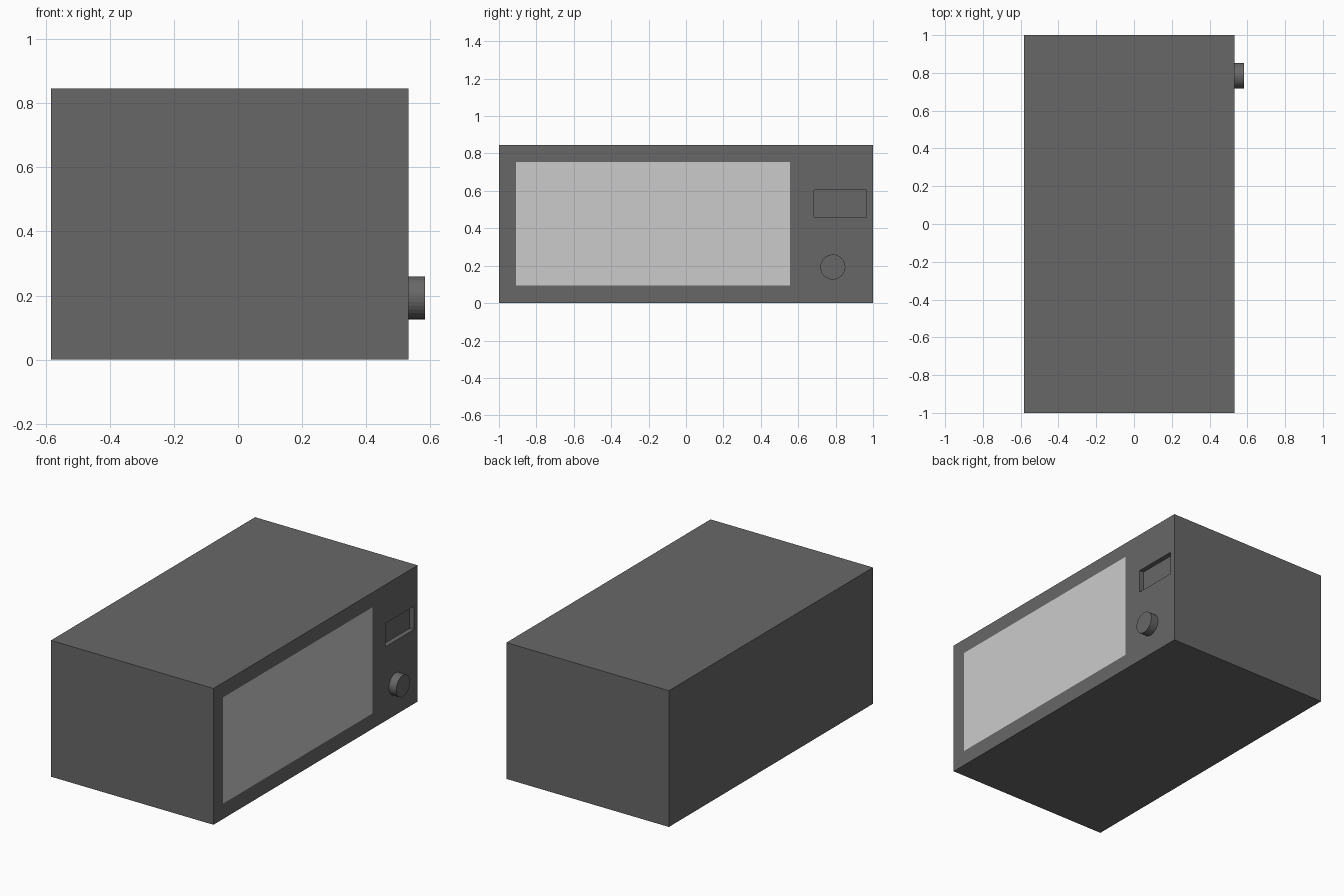
import bpy, bmesh, math
from mathutils import Matrix, Vector

if "Cube" in bpy.data.objects:
    bpy.data.objects.remove(bpy.data.objects["Cube"])

X0, X1, H = -0.583, 0.532, 0.845
WINDOW = (-0.908, 0.556, 0.095, 0.754)   # y0, y1, z0, z1
DISPLAY = (0.685, 0.965, 0.46, 0.605)
RECESS = 0.03


def material(name, value):
    mat = bpy.data.materials.new(name)
    mat.diffuse_color = (value, value, value, 1)
    mat.use_nodes = True
    mat.node_tree.nodes["Principled BSDF"].inputs["Base Color"].default_value = mat.diffuse_color
    return mat


def add_object(name, bm, mat):
    mesh = bpy.data.meshes.new(name)
    bm.to_mesh(mesh)
    bm.free()
    mesh.materials.append(mat)
    obj = bpy.data.objects.new(name, mesh)
    bpy.context.collection.objects.link(obj)
    return obj


def front_faces(bm, rect):
    y0, y1, z0, z1 = rect
    centres = [(f, f.calc_center_median()) for f in bm.faces]
    return [f for f, c in centres
            if c.x > X1 - 0.001 and y0 < c.y < y1 and z0 < c.z < z1]


dark = material("dark_grey", 0.137)
light = material("light_grey", 0.8)

# Casing: a box cut along the window and display edges
bm = bmesh.new()
bmesh.ops.create_cube(bm, size=1, matrix=Matrix.Translation(((X0 + X1) / 2, 0, H / 2))
                      @ Matrix.Diagonal((X1 - X0, 2, H, 1)))
for rect in (WINDOW, DISPLAY):
    for i, v in enumerate(rect):
        axis = Vector((0, 1, 0)) if i < 2 else Vector((0, 0, 1))
        bmesh.ops.bisect_plane(bm, geom=bm.verts[:] + bm.edges[:] + bm.faces[:],
                               plane_co=axis * v, plane_no=axis)

# Display recess pushed into the control panel
opening = front_faces(bm, DISPLAY)
res = bmesh.ops.extrude_face_region(bm, geom=opening)
verts = [g for g in res["geom"] if isinstance(g, bmesh.types.BMVert)]
bmesh.ops.translate(bm, verts=verts, vec=(-RECESS, 0, 0))
bmesh.ops.delete(bm, geom=[f for f in opening if f.is_valid], context='FACES_ONLY')
bmesh.ops.recalc_face_normals(bm, faces=bm.faces[:])

# Opening for the window, then tidy the flat cuts
bmesh.ops.delete(bm, geom=front_faces(bm, WINDOW), context='FACES')
bmesh.ops.dissolve_limit(bm, angle_limit=math.radians(1),
                         verts=bm.verts[:], edges=bm.edges[:])
add_object("casing", bm, dark)

# Door window, flush with the front of the casing
bm = bmesh.new()
y0, y1, z0, z1 = WINDOW
bm.faces.new([bm.verts.new((X1, y, z)) for y, z in
              ((y0, z0), (y1, z0), (y1, z1), (y0, z1))])
add_object("door_window", bm, light)

# Control knob
bm = bmesh.new()
bmesh.ops.create_cone(bm, cap_ends=True, segments=32, radius1=0.067, radius2=0.067,
                      depth=0.051, matrix=Matrix.Translation((X1 + 0.0255, 0.785, 0.193))
                      @ Matrix.Rotation(math.pi / 2, 4, 'Y'))
add_object("control_knob", bm, dark)
